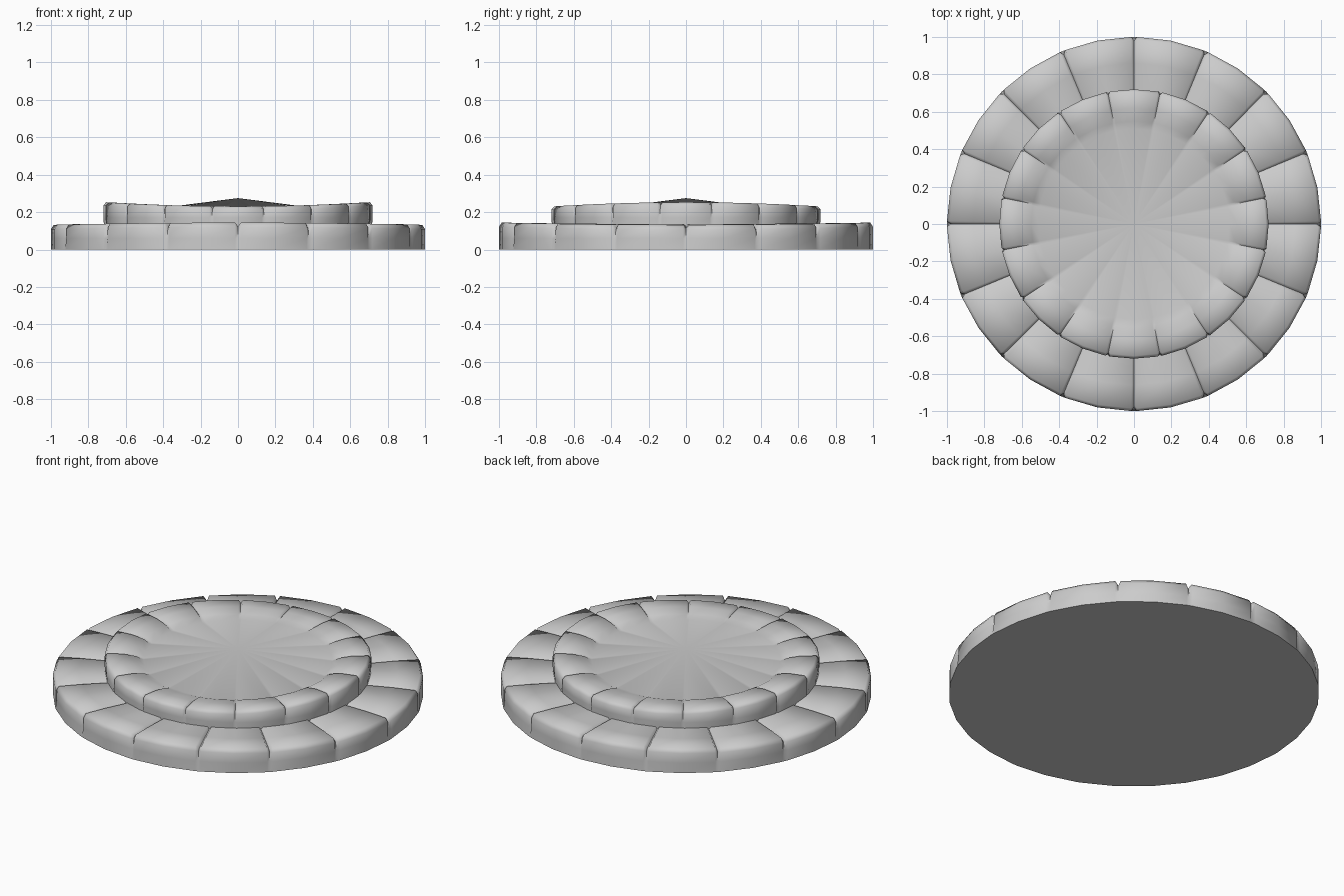
import bpy, bmesh
from math import cos, sin, pi, radians

if "Cube" in bpy.data.objects:
    bpy.data.objects.remove(bpy.data.objects["Cube"])

STONES = 16


def stone_course(name, profile, offset, gap, saddle, apex=None, base=False):
    """Revolve a profile into a ring of stones with a narrow V joint between them.
    profile rows: radius, height, joint inset, joint drop, share of height variation."""
    bm = bmesh.new()
    step = 2 * pi / STONES
    columns = []
    for i in range(STONES):
        a0 = offset + i * step
        # joint centre, stone shoulder, middle, far shoulder
        for da, joint in ((0, 1), (gap, 0), (step / 2, 0), (step - gap, 0)):
            a = a0 + da
            col = []
            for r, z, inset, drop, vary in profile:
                rr = r - inset * joint
                zz = z - drop * joint + saddle * vary * cos(2 * a)
                col.append(bm.verts.new((rr * cos(a), rr * sin(a), zz)))
            columns.append(col)
    n = len(columns)
    for i in range(n):
        a, b = columns[i], columns[(i + 1) % n]
        for j in range(len(profile) - 1):
            bm.faces.new((a[j], b[j], b[j + 1], a[j + 1]))
    if base:
        bm.faces.new([c[0] for c in reversed(columns)])
    # shallow conical centre
    if apex is not None:
        top = bm.verts.new((0, 0, apex))
        for i in range(n):
            bm.faces.new((columns[i][-1], columns[(i + 1) % n][-1], top))
    bmesh.ops.recalc_face_normals(bm, faces=bm.faces)
    mesh = bpy.data.meshes.new(name)
    bm.to_mesh(mesh)
    bm.free()
    obj = bpy.data.objects.new(name, mesh)
    bpy.context.collection.objects.link(obj)
    bpy.ops.object.select_all(action='DESELECT')
    obj.select_set(True)
    bpy.context.view_layer.objects.active = obj
    bpy.ops.object.shade_smooth_by_angle(angle=radians(60))
    return obj


# Wide lower course of stones with a flat underside
stone_course("lower_stone_ring", [
    (1.0, 0.0, 0, 0, 0),
    (1.0, 0.06, 0.012, 0, 0),
    (1.0, 0.115, 0.02, 0.005, 1),
    (0.985, 0.138, 0.02, 0.02, 1),
    (0.86, 0.139, 0, 0.018, 0.5),
    (0.70, 0.135, 0, 0.012, 0),
], 0, radians(0.9), -0.006, base=True)

# Narrow upper course, staggered by half a stone, closed by the raised centre
stone_course("upper_stone_ring_and_centre", [
    (0.715, 0.115, 0, 0, 0),
    (0.72, 0.17, 0.012, 0, 0),
    (0.72, 0.225, 0.015, 0.005, 1),
    (0.705, 0.242, 0.015, 0.012, 1),
    (0.62, 0.24, 0, 0.014, 0.8),
    (0.55, 0.228, 0, 0.01, 0.5),
    (0.51, 0.21, 0, 0, 0),
], pi / STONES, radians(1.0), 0.011, apex=0.275)
